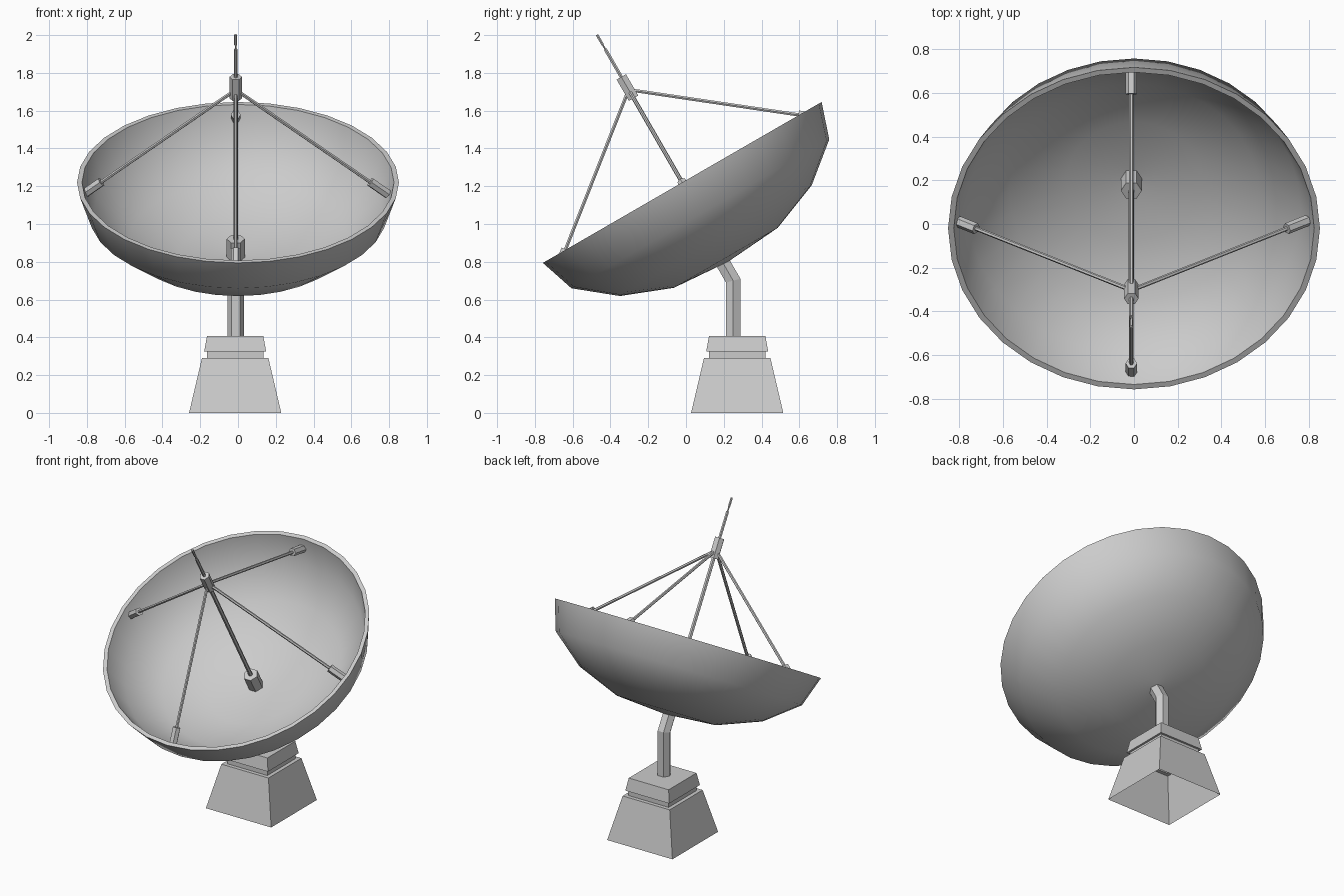
import bpy, bmesh, math
from mathutils import Vector

if "Cube" in bpy.data.objects:
    bpy.data.objects.remove(bpy.data.objects["Cube"])

X0 = -0.012                                  # offset of mount and feed
TILT = math.radians(30)
C = Vector((0, -0.02, 1.22))                 # centre of dish rim
A = Vector((0, -math.sin(TILT), math.cos(TILT)))   # dish axis
U = Vector((0, math.cos(TILT), math.sin(TILT)))    # in-plane up direction
X = Vector((1, 0, 0))


def finish(name, bm):
    bmesh.ops.remove_doubles(bm, verts=bm.verts, dist=1e-5)
    bmesh.ops.recalc_face_normals(bm, faces=bm.faces)
    me = bpy.data.meshes.new(name)
    bm.to_mesh(me)
    bm.free()
    ob = bpy.data.objects.new(name, me)
    bpy.context.collection.objects.link(ob)
    return ob


def loft(name, rings, cap_start=True, cap_end=True):
    """Skin a list of vertex rings with quads."""
    bm = bmesh.new()
    vs = [[bm.verts.new(p) for p in ring] for ring in rings]
    n = len(rings[0])
    for a, b in zip(vs, vs[1:]):
        for i in range(n):
            bm.faces.new((a[i], a[(i + 1) % n], b[(i + 1) % n], b[i]))
    if cap_start:
        bm.faces.new(vs[0])
    if cap_end:
        bm.faces.new(vs[-1])
    return finish(name, bm)


def ring(centre, ex, ey, r, n, phase=0.0):
    angs = [2 * math.pi * i / n + phase for i in range(n)]
    return [centre + ex * (r * math.cos(t)) + ey * (r * math.sin(t)) for t in angs]


def rod(name, p, q, r, n=6):
    """Prism from p to q."""
    d = (q - p).normalized()
    ex = (X - d * X.dot(d)).normalized()
    ey = d.cross(ex)
    return loft(name, [ring(c, ex, ey, r, n) for c in (p, q)])


def local(h, out=Vector((0, 0, 0))):
    """Point on the feed axis at height h above the rim plane, plus an offset."""
    return C + X * X0 + A * h + out


# dish: double-walled shell, outer then inner profile as (radius, height)
outer = [(0.001, -0.485), (0.317, -0.461), (0.586, -0.356), (0.788, -0.192), (0.852, 0)]
inner = [(0.826, 0), (0.764, -0.18), (0.571, -0.335), (0.31, -0.437), (0.001, -0.46)]
dish = loft("dish", [ring(C + A * h, X, U, r, 32) for r, h in outer + inner])
bpy.context.view_layer.objects.active = dish
dish.select_set(True)
bpy.ops.object.shade_smooth_by_angle(angle=math.radians(40))
dish.select_set(False)

# pedestal: stepped square base with open underside
base = Vector((X0 - 0.003, 0.271, 0))
steps = [(0.244, 0), (0.176, 0.29), (0.15, 0.29), (0.15, 0.325), (0.164, 0.325), (0.149, 0.408)]
Y, Z = Vector((0, 1, 0)), Vector((0, 0, 1))
loft("pedestal", [ring(base + Z * z, X, Y, w * math.sqrt(2), 4, math.pi / 4)
                  for w, z in steps], cap_start=False)

# bent hexagonal support pole
bend = Vector((X0, 0.25, 0.70))
mid = TILT / 2
miter = Vector((0, math.cos(mid), math.sin(mid))) / math.cos(mid)
loft("support_pole", [ring(Vector((X0, 0.25, 0.40)), X, Y, 0.044, 6),
                      ring(bend, X, miter, 0.044, 6),
                      ring(bend + A * 0.125, X, U, 0.044, 6)])

# central feed mast with socket, hub and stepped tip
rod("feed_socket", local(-0.475), local(-0.345), 0.048)
rod("feed_mast", local(-0.36), local(0.53), 0.013)
rod("feed_hub", local(0.515), local(0.645), 0.033)
rod("antenna_lower", local(0.64), local(0.815), 0.010)
rod("antenna_neck", local(0.81), local(0.845), 0.005)
rod("antenna_tip", local(0.84), local(0.903), 0.008)

# four struts from hub to dish wall, each ending in a clamp
for name, d in (("right", X), ("left", -X), ("upper", U), ("lower", -U)):
    rod(name + "_strut", local(0.555, d * 0.015), local(-0.02, d * 0.74), 0.010)
    rod(name + "_clamp", local(0.003, d * 0.712), local(-0.072, d * 0.806), 0.026)
